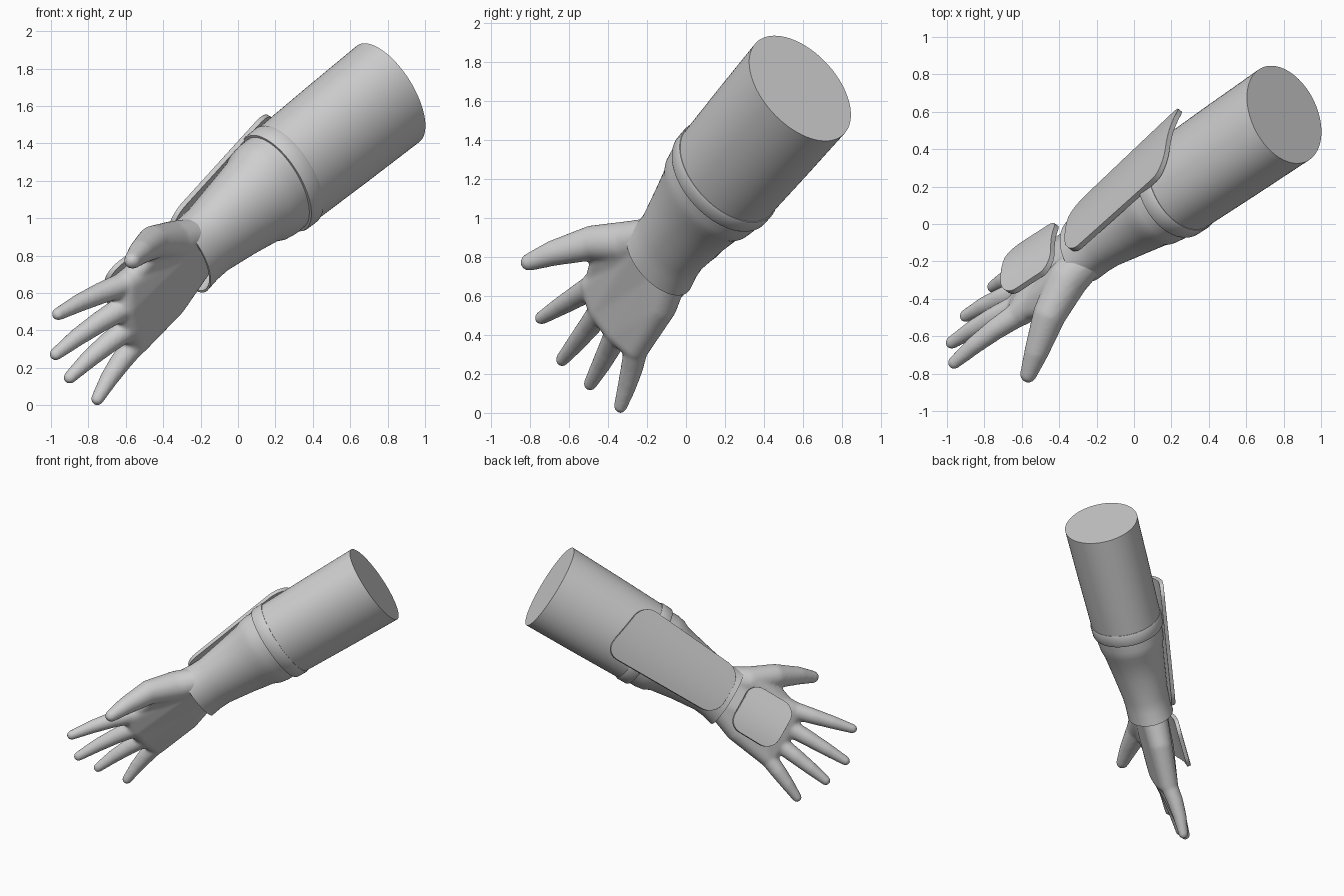
import bpy, bmesh, math
from mathutils import Vector, Matrix

old = bpy.data.objects.get("Cube")
if old:
    bpy.data.objects.remove(old, do_unlink=True)

grey = bpy.data.materials.new("plain grey")
grey.use_nodes = True
grey.diffuse_color = (0.62, 0.62, 0.62, 1)
grey.node_tree.nodes["Principled BSDF"].inputs["Base Color"].default_value = grey.diffuse_color

# Arm frame: TOP is the cut end, AXIS runs from hand to cut end
TOP = Vector((0.803, 0.585, 1.665))
AXIS = Vector((0.69, 0.47, 0.55)).normalized()
UP = (Vector((0, 0, 1)) - AXIS * AXIS.z).normalized()
UP = Matrix.Rotation(math.radians(20), 3, AXIS) @ UP
SIDE = AXIS.cross(UP)
BACK = Vector((-0.71, 0.556, 0.43))
BACK = (BACK - AXIS * BACK.dot(AXIS)).normalized()
ACROSS = AXIS.cross(BACK)


def make_object(name, bm):
    bmesh.ops.recalc_face_normals(bm, faces=bm.faces)
    mesh = bpy.data.meshes.new(name)
    bm.to_mesh(mesh)
    bm.free()
    obj = bpy.data.objects.new(name, mesh)
    mesh.materials.append(grey)
    bpy.context.collection.objects.link(obj)
    return obj


def shade(obj, degrees=35):
    bpy.ops.object.select_all(action="DESELECT")
    obj.select_set(True)
    bpy.context.view_layer.objects.active = obj
    bpy.ops.object.shade_smooth_by_angle(angle=math.radians(degrees))


def loft(name, profile, sides=72):
    """Elliptical rings (distance, side radius, up radius, drop) along the arm."""
    bm = bmesh.new()
    rings = []
    for s, ru, rw, drop in profile:
        ring = []
        for i in range(sides):
            a = math.tau * i / sides
            offset = SIDE * ru * math.cos(a) + UP * (rw * math.sin(a) - drop)
            ring.append(bm.verts.new(TOP - AXIS * s + offset))
        rings.append(ring)
    for r0, r1 in zip(rings, rings[1:]):
        for i in range(sides):
            j = (i + 1) % sides
            bm.faces.new((r0[i], r0[j], r1[j], r1[i]))
    bm.faces.new(rings[0])
    bm.faces.new(rings[-1])
    obj = make_object(name, bm)
    shade(obj)


# Sleeve, elbow band and flared cuff
loft("upper_sleeve", [(0, 0.268, 0.33, 0), (0.4, 0.263, 0.322, 0), (0.84, 0.255, 0.31, 0)])
loft("elbow_band", [(0.78, 0.24, 0.3, 0), (0.78, 0.259, 0.316, 0), (0.79, 0.263, 0.32, 0),
                    (0.86, 0.261, 0.319, 0), (0.87, 0.256, 0.314, 0), (0.87, 0.23, 0.29, 0)])
loft("forearm_cuff", [(0.84, 0.24, 0.3, 0), (0.93, 0.24, 0.302, 0), (0.99, 0.233, 0.292, 0),
                      (1.04, 0.218, 0.268, 0), (1.2, 0.194, 0.238, 0.005), (1.4, 0.166, 0.208, 0.015),
                      (1.48, 0.163, 0.21, 0.02), (1.565, 0.166, 0.224, 0.025),
                      (1.565, 0.154, 0.211, 0.025), (1.45, 0.14, 0.18, 0.015)])


def plate(name, s0, s1, w0, w1, h0, h1, shift, slant, drop, corner, thick):
    """Curved rounded plate lying over the back of the arm."""
    bm = bmesh.new()
    rows, cols = 40, 16
    length = s1 - s0
    grid = []
    for i in range(rows + 1):
        f = 0.5 - 0.5 * math.cos(math.pi * i / rows)
        edge = min(f, 1 - f) * length
        cut = corner - math.sqrt(max(0, corner ** 2 - max(0, corner - edge) ** 2))
        half = w0 + (w1 - w0) * f - cut
        h = h0 + (h1 - h0) * f
        row = []
        for j in range(cols + 1):
            b = (2 * j / cols - 1) * half
            s = s0 + length * f + slant * (1 - f) * b / w0
            lift = h - drop * (b / max(w0, w1)) ** 2
            row.append(bm.verts.new(TOP - AXIS * s + ACROSS * (b + shift) + BACK * lift))
        grid.append(row)
    for r0, r1 in zip(grid, grid[1:]):
        for j in range(cols):
            bm.faces.new((r0[j], r0[j + 1], r1[j + 1], r1[j]))
    # Give the sheet its thickness towards the arm
    sheet = bm.faces[:]
    dup = bmesh.ops.duplicate(bm, geom=bm.verts[:] + bm.edges[:] + sheet)
    low = [g for g in dup["geom"] if isinstance(g, bmesh.types.BMVert)]
    bmesh.ops.translate(bm, verts=low, vec=-BACK * thick)
    bmesh.ops.bridge_loops(bm, edges=[e for e in bm.edges if e.is_boundary])
    obj = make_object(name, bm)
    bevel = obj.modifiers.new("soft edge", "BEVEL")
    bevel.width = 0.009
    bevel.segments = 3
    bevel.limit_method = "ANGLE"
    bevel.angle_limit = math.radians(50)
    shade(obj)


plate("forearm_plate", 0.57, 1.525, 0.23, 0.192, 0.312, 0.168, -0.02, 0.045, 0.042, 0.12, 0.03)
plate("hand_plate", 1.64, 2.02, 0.182, 0.185, 0.163, 0.172, -0.035, 0, 0.035, 0.1, 0.03)


# Hand: hulls of balls, fused into one smooth skin
hand = bmesh.new()


def hull(*balls):
    part = bmesh.new()
    for centre, radius in balls:
        made = bmesh.ops.create_icosphere(part, subdivisions=3, radius=radius)
        bmesh.ops.translate(part, verts=made["verts"], vec=Vector(centre))
    out = bmesh.ops.convex_hull(part, input=part.verts[:])
    junk = {v for v in out["geom_interior"] + out["geom_unused"] if isinstance(v, bmesh.types.BMVert)}
    bmesh.ops.delete(part, geom=list(junk), context="VERTS")
    mesh = bpy.data.meshes.new("temp")
    part.to_mesh(mesh)
    part.free()
    hand.from_mesh(mesh)
    bpy.data.meshes.remove(mesh)


wrist = TOP - AXIS * 1.5
wrist_hi = (wrist + ACROSS * 0.085, 0.1)
wrist_lo = (wrist - ACROSS * 0.09, 0.1)
heel = ((-0.36, -0.13, 0.55), 0.085)
back = ((-0.47, -0.255, 0.625), 0.095)

# Fingers: knuckle, tip and knuckle radius, from index to little finger
fingers = [((-0.60, -0.47, 0.65), (-0.962, -0.742, 0.487), 0.073),
           ((-0.60, -0.43, 0.53), (-0.975, -0.635, 0.273), 0.073),
           ((-0.575, -0.35, 0.42), (-0.9, -0.492, 0.148), 0.07),
           ((-0.545, -0.255, 0.335), (-0.752, -0.336, 0.033), 0.068)]
knuckles = [(k, r) for k, t, r in fingers]
hull(wrist_hi, wrist_lo, back, *knuckles[:2])
hull(wrist_lo, heel, back, *knuckles[1:])
for k, t, r in fingers:
    k, t = Vector(k), Vector(t)
    joints = [(k, r * 0.93), (k.lerp(t, 0.35) + BACK * 0.012, 0.058),
              (k.lerp(t, 0.66) + BACK * 0.012, 0.049), (t, 0.035)]
    for a, b in zip(joints, joints[1:]):
        hull(a, b)

# Thumb and the web beside it
thumb = [(wrist_hi[0], 0.1), ((-0.35, -0.29, 0.875), 0.11), ((-0.45, -0.48, 0.872), 0.09),
         ((-0.52, -0.68, 0.82), 0.066), ((-0.565, -0.805, 0.773), 0.045)]
for a, b in zip(thumb, thumb[1:]):
    hull(a, b)
hull(wrist_hi, thumb[1], ((-0.43, -0.42, 0.83), 0.06), (knuckles[0][0], 0.055))

skin = make_object("hand", hand)
remesh = skin.modifiers.new("fuse", "REMESH")
remesh.mode = "VOXEL"
remesh.voxel_size = 0.011
remesh.use_smooth_shade = True
smooth = skin.modifiers.new("soften", "SMOOTH")
smooth.factor = 0.5
smooth.iterations = 8
